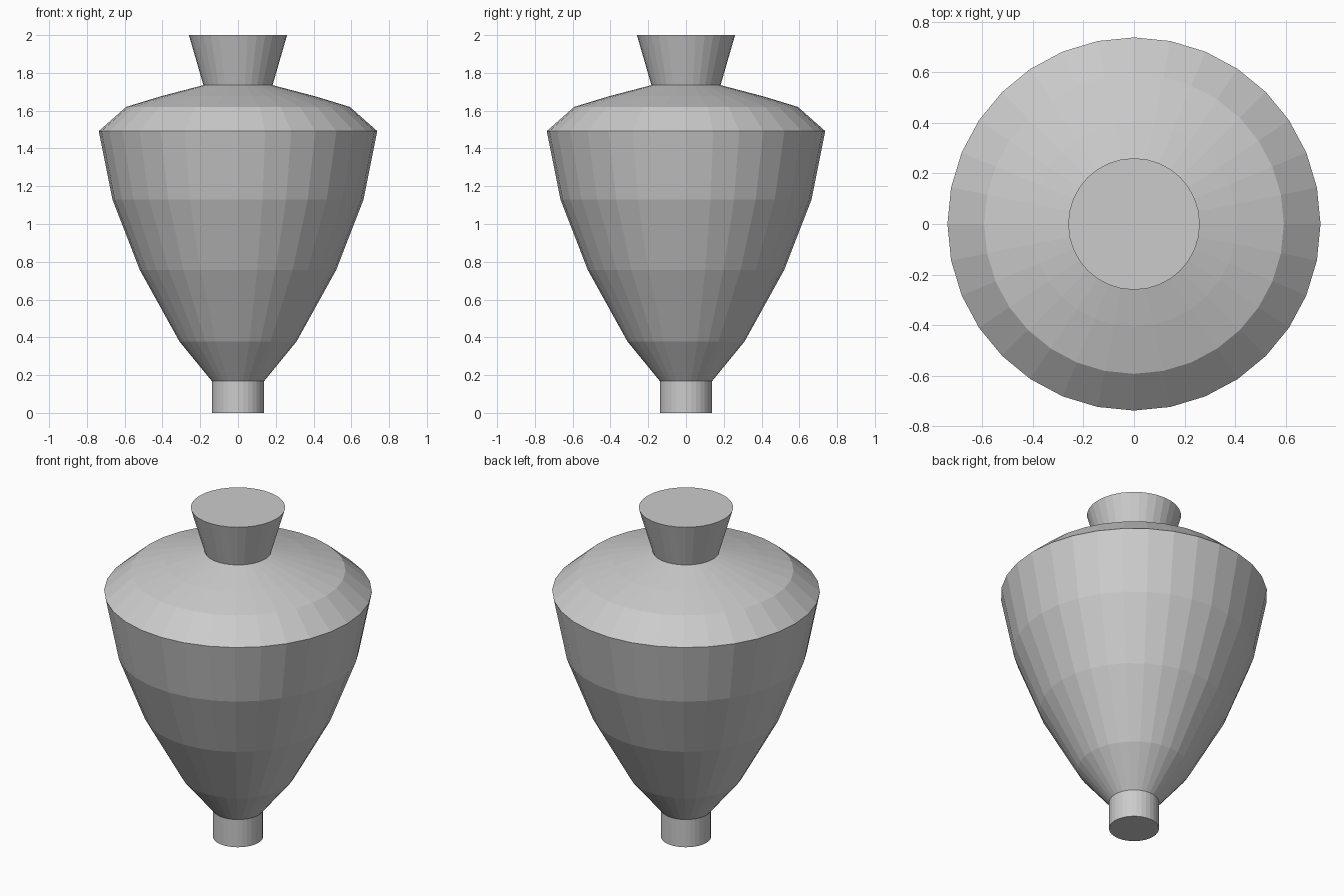
import bpy, bmesh
from math import cos, sin, tau

if "Cube" in bpy.data.objects:
    bpy.data.objects.remove(bpy.data.objects["Cube"])

SIDES = 32


def lathe(name, profile, cap_bottom=False, cap_top=False):
    """Turn a (radius, height) profile, listed bottom to top, round the z axis."""
    bm = bmesh.new()
    rings = [[bm.verts.new((r * cos(tau * i / SIDES), r * sin(tau * i / SIDES), z))
              for i in range(SIDES)] for r, z in profile]
    for low, high in zip(rings, rings[1:]):
        for i in range(SIDES):
            j = (i + 1) % SIDES
            bm.faces.new((low[i], low[j], high[j], high[i]))
    if cap_bottom:
        bm.faces.new(rings[0][::-1])
    if cap_top:
        bm.faces.new(rings[-1])
    mesh = bpy.data.meshes.new(name)
    bm.to_mesh(mesh)
    bm.free()
    obj = bpy.data.objects.new(name, mesh)
    bpy.context.collection.objects.link(obj)
    return obj


# Short cylindrical foot
lathe("foot", [(0.138, 0), (0.138, 0.168)], cap_bottom=True)

# Tapering body with a sharp rim and sloping shoulder
lathe("body", [(0.138, 0.168), (0.31, 0.378), (0.52, 0.757), (0.665, 1.13),
               (0.737, 1.492), (0.592, 1.62), (0.405, 1.677), (0.183, 1.735)])

# Flared neck with a flat closed top
lathe("neck", [(0.183, 1.735), (0.26, 2.0)], cap_top=True)
